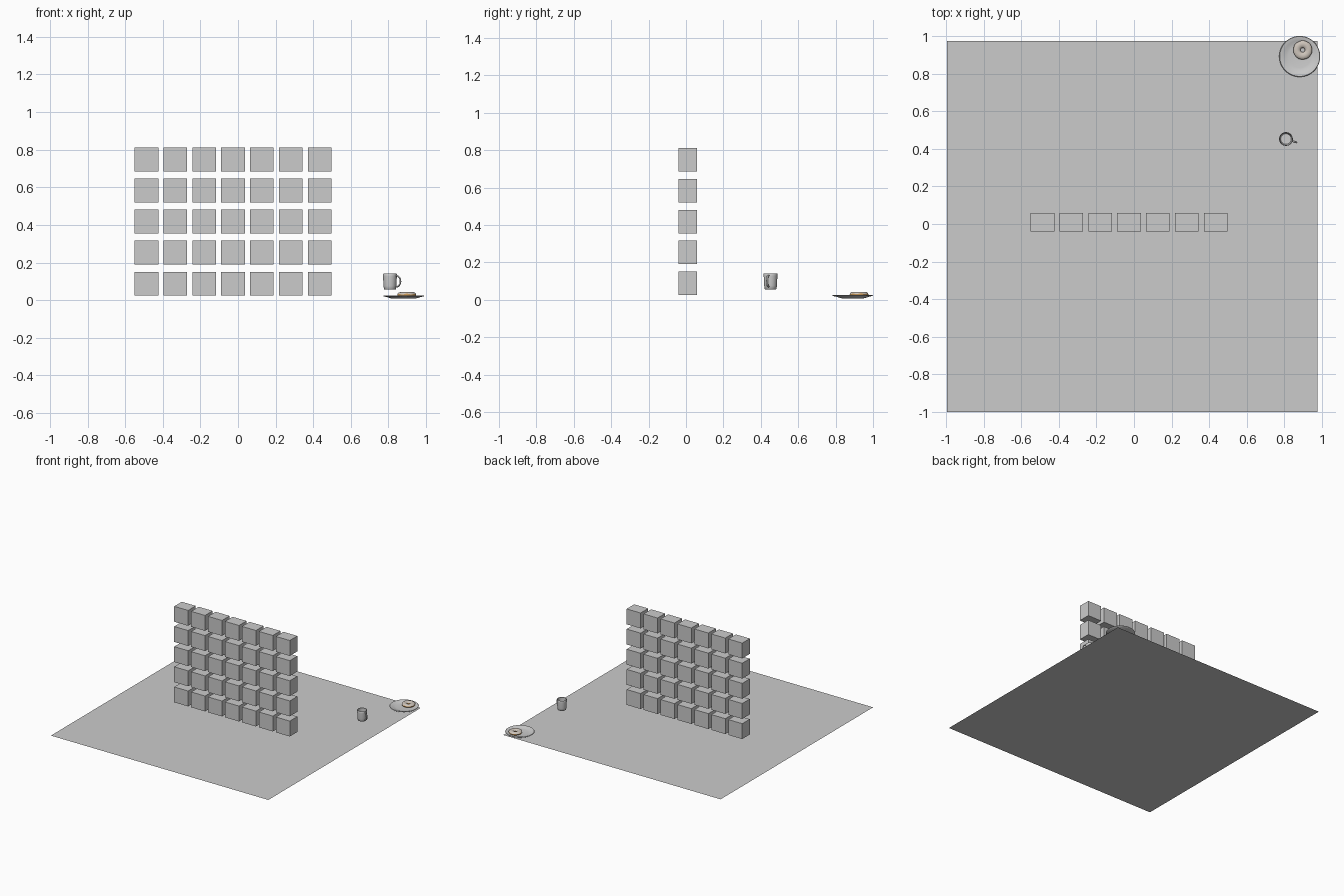
import bpy, bmesh, math
from math import sin, cos, pi
from mathutils import Vector

if "Cube" in bpy.data.objects:
    bpy.data.objects.remove(bpy.data.objects["Cube"])


def add_mesh(name, bm, loc=(0, 0, 0), smooth=True, color=None):
    bmesh.ops.recalc_face_normals(bm, faces=bm.faces[:])
    me = bpy.data.meshes.new(name)
    bm.to_mesh(me)
    bm.free()
    ob = bpy.data.objects.new(name, me)
    bpy.context.collection.objects.link(ob)
    ob.location = loc
    if color:
        mat = bpy.data.materials.new(name + "_color")
        mat.diffuse_color = color
        mat.use_nodes = True
        mat.node_tree.nodes["Principled BSDF"].inputs["Base Color"].default_value = mat.diffuse_color
        me.materials.append(mat)
    if smooth:
        bpy.context.view_layer.objects.active = ob
        ob.select_set(True)
        bpy.ops.object.shade_smooth_by_angle(angle=math.radians(40))
        ob.select_set(False)
    return ob


def lathe(name, profile, loc, steps=48):
    bm = bmesh.new()
    vs = [bm.verts.new((r, 0, z)) for r, z in profile]
    es = [bm.edges.new(p) for p in zip(vs, vs[1:])]
    bmesh.ops.spin(bm, geom=vs + es, cent=(0, 0, 0), axis=(0, 0, 1),
                   angle=2 * pi, steps=steps, use_merge=False)
    bmesh.ops.remove_doubles(bm, verts=bm.verts[:], dist=1e-5)
    return add_mesh(name, bm, loc)


def ring_grid(name, point, nu, nv, loc, color=None, closed_v=True):
    # torus-like surface from point(u, v), u closed, v optionally closed
    bm = bmesh.new()
    rows = [[bm.verts.new(point(2 * pi * i / nu, j / nv))
             for j in range(nv if closed_v else nv + 1)] for i in range(nu)]
    for i in range(nu):
        a, b = rows[i], rows[(i + 1) % nu]
        for j in range(nv):
            k = (j + 1) % len(a)
            bm.faces.new((a[j], b[j], b[k], a[k]))
    return add_mesh(name, bm, loc, True, color)


# Table surface
bm = bmesh.new()
bm.faces.new([bm.verts.new(p) for p in
              [(-0.995, -1, 0), (0.975, -1, 0), (0.975, 0.973, 0), (-0.995, 0.973, 0)]])
add_mesh("table_surface", bm, smooth=False)

# Wall of separate blocks, 7 columns by 5 rows
for row in range(5):
    for col in range(7):
        bm = bmesh.new()
        bmesh.ops.create_cube(bm, size=1)
        bmesh.ops.scale(bm, vec=(0.126, 0.098, 0.126), verts=bm.verts[:])
        add_mesh(f"block_{row}_{col}", bm,
                 (-0.487 + 0.1535 * col, 0.009, 0.088 + 0.165 * row), smooth=False)

# Plate
lathe("plate", [(0, 0.008), (0.060, 0.008), (0.072, 0.011), (0.090, 0.017),
                (0.106, 0.020), (0.109, 0.023), (0.106, 0.026), (0.097, 0.025),
                (0.085, 0.021), (0.072, 0.017), (0.060, 0.015), (0, 0.015)],
      (0.881, 0.891, 0), 64)

# Doughnut and its icing
R, RX, RZ = 0.031, 0.019, 0.012
DOUGHNUT = (0.897, 0.925, 0.029)


def dough(u, v):
    a = 2 * pi * v
    r = R + RX * cos(a)
    return (r * cos(u), r * sin(u), RZ * sin(a))


def icing(u, v):
    start = 0.25 + 0.14 * sin(7 * u) + 0.08 * sin(4 * u + 1)
    a = start + (pi - 0.2 - start) * v
    r = R + (RX + 0.001) * cos(a)
    return (r * cos(u), r * sin(u), (RZ + 0.0015) * sin(a))


ring_grid("doughnut", dough, 40, 20, DOUGHNUT, (0.62, 0.33, 0.10, 1))
icing_ob = ring_grid("icing", icing, 64, 12, DOUGHNUT, (0.62, 0.56, 0.50, 1), closed_v=False)

# Cup body, hollow
CUP = (0.808, 0.452, 0.056)
lathe("cup", [(0, 0), (0.029, 0), (0.032, 0.003), (0.034, 0.020), (0.0355, 0.045),
              (0.0365, 0.070), (0.0365, 0.083), (0.035, 0.085), (0.033, 0.083),
              (0.033, 0.070), (0.032, 0.045), (0.0305, 0.020), (0.028, 0.006), (0, 0.005)], CUP)

# Cup handle: flat tube along a half ellipse
bm = bmesh.new()
rings = []
for i in range(21):
    t = -pi / 2 + pi * i / 20
    c = Vector((0.034 + 0.025 * cos(t), 0, 0.044 + 0.030 * sin(t)))
    n = Vector((cos(t) / 0.025, 0, sin(t) / 0.030)).normalized()
    rings.append([bm.verts.new(c + n * 0.004 * cos(a) + Vector((0, 0.005 * sin(a), 0)))
                  for a in (2 * pi * k / 12 for k in range(12))])
for a, b in zip(rings, rings[1:]):
    for k in range(12):
        m = (k + 1) % 12
        bm.faces.new((a[k], a[m], b[m], b[k]))
handle = add_mesh("cup_handle", bm, CUP)
handle.rotation_euler.z = math.radians(-18)
